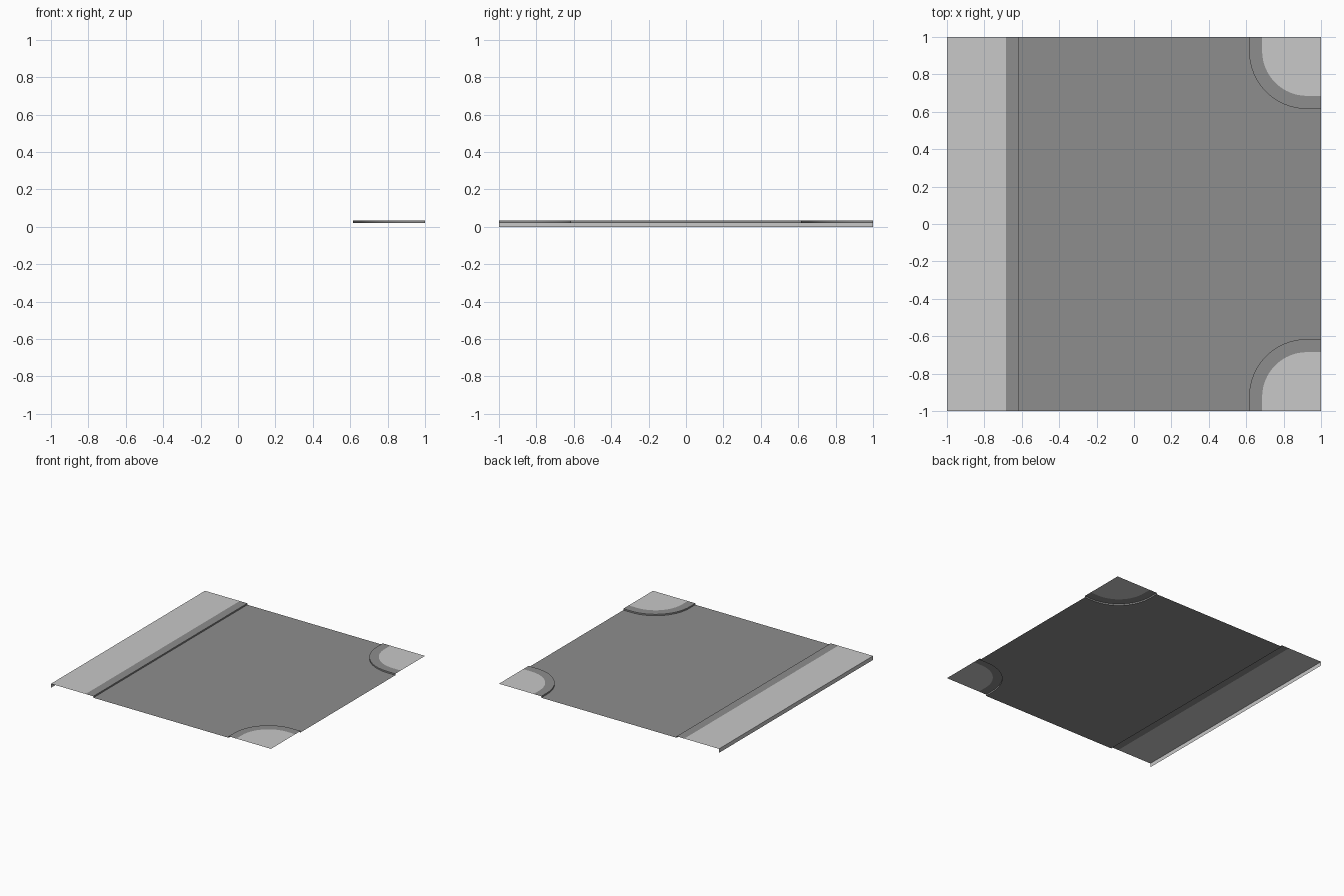
import bpy, bmesh, math
from mathutils import Vector

cube = bpy.data.objects.get("Cube")
if cube:
    bpy.data.objects.remove(cube, do_unlink=True)

ROAD_Z, TOP_Z = 0.021, 0.033
KERB_OUT, KERB_IN = 0.615, 0.685   # kerb face and kerb back, from the centre
ARC_C, ARC_STEPS = 0.925, 16       # centre of the rounded corners


def material(name, value):
    m = bpy.data.materials.new(name)
    m.use_nodes = True
    colour = (value, value, value, 1)
    m.diffuse_color = colour
    m.node_tree.nodes["Principled BSDF"].inputs["Base Color"].default_value = colour
    return m


asphalt = material("dark grey asphalt", 0.27)
paving = material("light grey paving", 0.58)


def build(name, polygons, mat):
    """Make an open sheet; level faces look up, upright faces look at normal hint."""
    bm = bmesh.new()
    for points, facing in polygons:
        face = bm.faces.new([bm.verts.new(p) for p in points])
        face.normal_update()
        if face.normal.dot(Vector(facing)) < 0:
            face.normal_flip()
    bmesh.ops.remove_doubles(bm, verts=bm.verts, dist=1e-5)
    mesh = bpy.data.meshes.new(name)
    bm.to_mesh(mesh)
    bm.free()
    mesh.materials.append(mat)
    obj = bpy.data.objects.new(name, mesh)
    bpy.context.collection.objects.link(obj)
    bpy.ops.object.select_all(action='DESELECT')
    bpy.context.view_layer.objects.active = obj
    obj.select_set(True)
    bpy.ops.object.shade_smooth_by_angle(angle=math.radians(30))
    return obj


def corner_path(inset, side):
    """Rounded line across the corner at x = 1, y = side."""
    r = ARC_C - inset
    pts = [(inset, 1)]
    for i in range(ARC_STEPS + 1):
        a = math.pi + i / ARC_STEPS * math.pi / 2
        pts.append((ARC_C + r * math.cos(a), ARC_C + r * math.sin(a)))
    pts.append((1, inset))
    return [(x, y * side) for x, y in pts]


def straight_path(x):
    return [(-x, -1), (-x, 1)]


def at(pts, z):
    return [(x, y, z) for x, y in pts]


UP = (0, 0, 1)


def kerb(name, front, back):
    """Level kerb top with an upright face towards the road."""
    polys = []
    for i in range(len(front) - 1):
        f, b = front[i:i + 2], back[i:i + 2]
        polys.append((at(f, TOP_Z) + at(b[::-1], TOP_Z), UP))
        mid = (Vector(f[0]) + Vector(f[1])) / 2
        away = mid - (Vector(b[0]) + Vector(b[1])) / 2
        polys.append((at(f, ROAD_Z) + at(f[::-1], TOP_Z), (away.x, away.y, 0)))
    build(name, polys, asphalt)


# Road surface, cut round by the two corners
outline = (straight_path(KERB_OUT) + corner_path(KERB_OUT, 1)
           + corner_path(KERB_OUT, -1)[::-1])
build("road_surface", [(at(outline, ROAD_Z), UP)], asphalt)

# Straight pavement with its outer side wall
edge, back = straight_path(1), straight_path(KERB_IN)
kerb("straight_kerb", straight_path(KERB_OUT), back)
build("straight_pavement", [
    (at(edge, TOP_Z) + at(back[::-1], TOP_Z), UP),
    (at(edge, 0) + at(edge[::-1], TOP_Z), (-1, 0, 0)),
], paving)

# Rounded corner pavements
for label, side in (("front", -1), ("back", 1)):
    inner = corner_path(KERB_IN, side)
    kerb(label + "_corner_kerb", corner_path(KERB_OUT, side), inner)
    build(label + "_corner_pavement", [(at(inner + [(1, side)], TOP_Z), UP)], paving)
